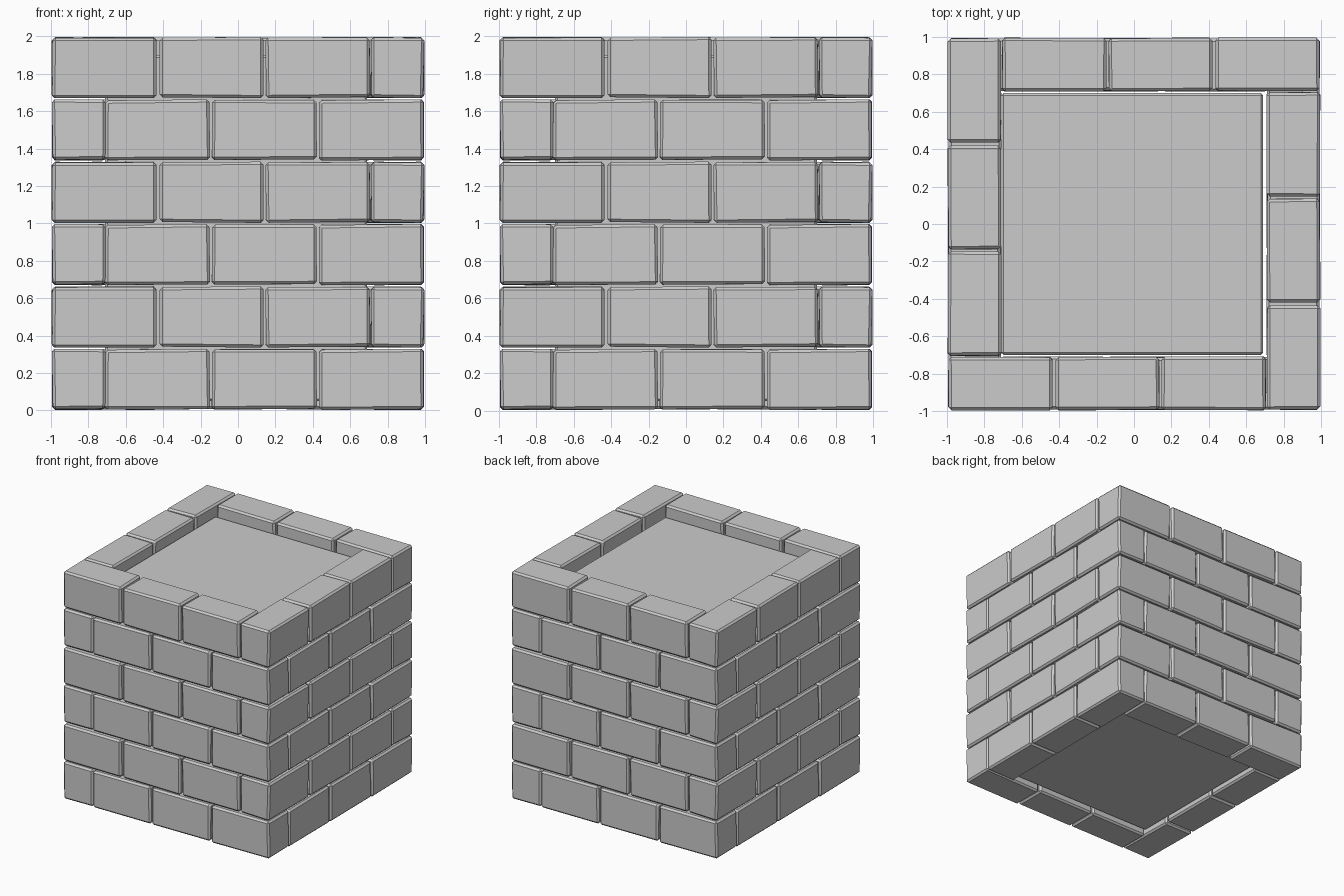
import bpy, bmesh, random
from math import pi
from mathutils import Matrix, Vector

if "Cube" in bpy.data.objects:
    bpy.data.objects.remove(bpy.data.objects["Cube"])

LENGTH, WIDTH, HEIGHT = 0.57, 0.285, 1 / 3
GAP = 0.006      # half of the joint between bricks
JITTER = 0.004   # hand-cut irregularity


def box(bm, lo, hi, jitter=0.0, bevel=0.0, rng=None):
    lo, hi = Vector(lo), Vector(hi)
    size, mid = hi - lo, (lo + hi) / 2
    m = Matrix.Translation(mid) @ Matrix.Diagonal((*size, 1))
    verts = bmesh.ops.create_cube(bm, size=1, matrix=m)["verts"]
    if jitter:
        for v in verts:
            v.co += Vector([rng.uniform(-jitter, jitter) for _ in range(3)])
    if bevel:
        edges = list({e for v in verts for e in v.link_edges})
        bmesh.ops.bevel(bm, geom=edges, offset=bevel, segments=1,
                        profile=0.5, affect='EDGES')


def to_object(bm, name):
    mesh = bpy.data.meshes.new(name)
    bm.to_mesh(mesh)
    bm.free()
    obj = bpy.data.objects.new(name, mesh)
    bpy.context.collection.objects.link(obj)
    return obj


# Three bricks of one wall; odd courses start at the corner, even ones after it
def wall_mesh(name, start, seed):
    rng = random.Random(seed)
    bm = bmesh.new()
    for i in range(3):
        x = start + i * LENGTH
        box(bm, (x + GAP, -0.993, GAP),
            (x + LENGTH - GAP, -0.996 + WIDTH, HEIGHT - GAP),
            JITTER, 0.015, rng)
    return to_object(bm, name)


# Six courses, each a pinwheel of four walls, direction alternating
patterns = [wall_mesh("brick_wall_even", -0.715, 3),
            wall_mesh("brick_wall_odd", -0.998, 8)]
for course in range(6):
    source = patterns[course % 2]
    for side in range(4):
        wall = source if course < 2 and side == 0 else source.copy()
        if wall is not source:
            bpy.context.collection.objects.link(wall)
        wall.name = f"brick_course_{course + 1}_side_{side + 1}"
        wall.location.z = course * HEIGHT
        wall.rotation_euler.z = side * pi / 2

# Solid core, recessed at top and bottom
bm = bmesh.new()
box(bm, (-0.71, -0.7, 0.05), (0.69, 0.7, 1.9), bevel=0.012)
to_object(bm, "core")
